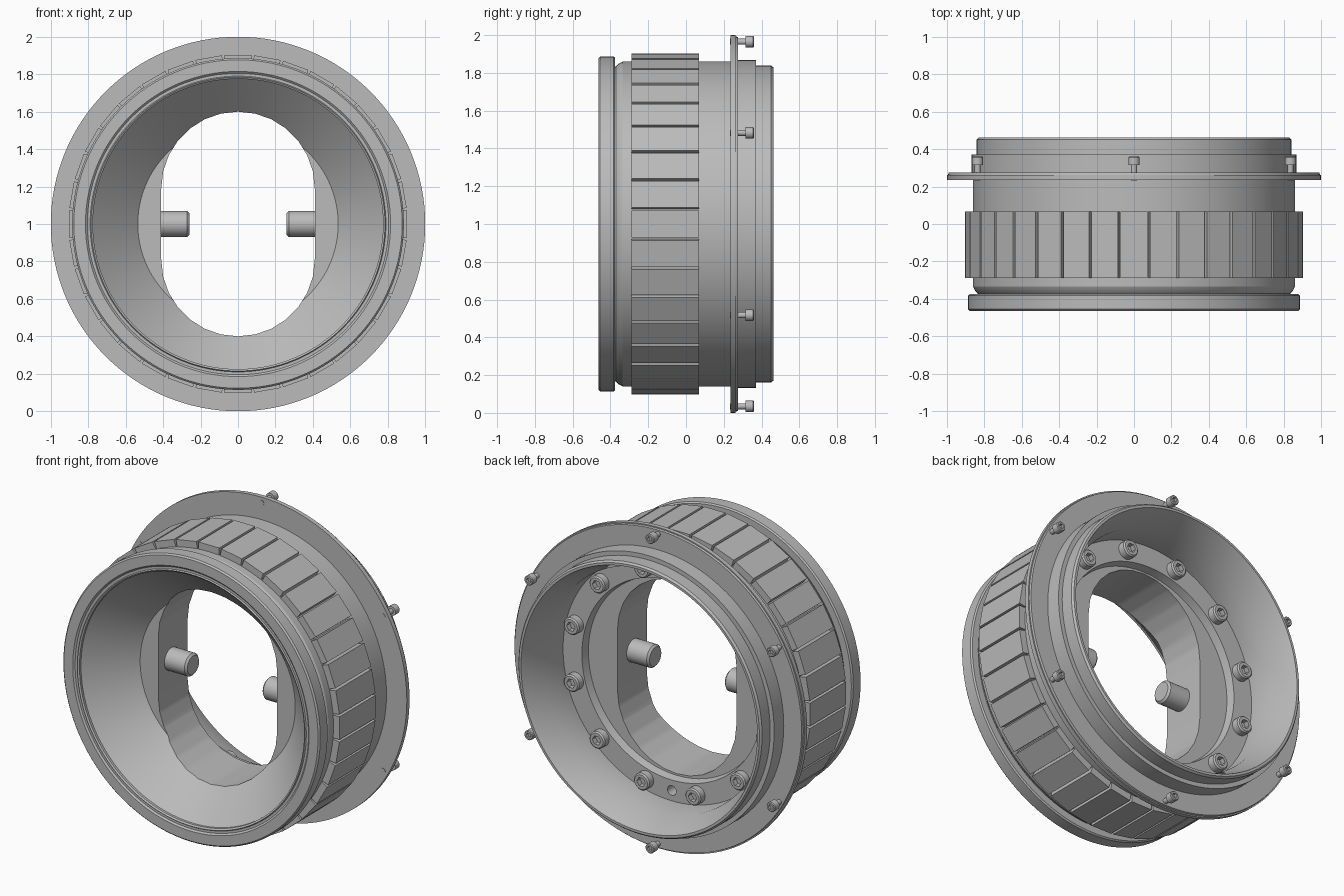
import bpy, bmesh, math
from mathutils import Matrix, Vector

cube = bpy.data.objects.get("Cube")
if cube:
    bpy.data.objects.remove(cube, do_unlink=True)

grey = bpy.data.materials.new("satin_grey")
grey.use_nodes = True
COLOUR = (0.5, 0.5, 0.5, 1)
grey.diffuse_color = COLOUR
grey.node_tree.nodes["Principled BSDF"].inputs["Base Color"].default_value = COLOUR

CENTRE = Matrix.Translation((0, 0, 1))


def finish(name, bm, smooth=True):
    bmesh.ops.recalc_face_normals(bm, faces=bm.faces)
    mesh = bpy.data.meshes.new(name)
    bm.to_mesh(mesh)
    bm.free()
    mesh.materials.append(grey)
    ob = bpy.data.objects.new(name, mesh)
    bpy.context.collection.objects.link(ob)
    if smooth:
        smooth_edges(ob)
    return ob


def smooth_edges(ob):
    bpy.ops.object.select_all(action='DESELECT')
    ob.select_set(True)
    bpy.context.view_layer.objects.active = ob
    bpy.ops.object.shade_smooth_by_angle(angle=math.radians(25))


def lathe(bm, profile, seg, matrix, closed=False, hex_from=None):
    """Turn (y, radius) points about the y axis; late points may be hexagonal."""
    rings = []
    for i, (y, r) in enumerate(profile):
        if r == 0:
            rings.append([bm.verts.new(matrix @ Vector((0, y, 0)))] * seg)
            continue
        ring = []
        for k in range(seg):
            a = math.tau * k / seg
            q = r
            if hex_from is not None and i >= hex_from:
                q = r * math.cos(math.pi / 6) / math.cos(a % (math.pi / 3) - math.pi / 6)
            ring.append(bm.verts.new(matrix @ Vector((q * math.cos(a), y, q * math.sin(a)))))
        rings.append(ring)
    pairs = list(zip(rings, rings[1:]))
    if closed:
        pairs.append((rings[-1], rings[0]))
    for a, b in pairs:
        for k in range(seg):
            n = (k + 1) % seg
            bm.faces.new(dict.fromkeys((a[k], a[n], b[n], b[k])))


def socket_screw(bm, angle, radius, y0, y1, y2, shank, head):
    a = math.radians(angle)
    place = CENTRE @ Matrix.Translation((radius * math.cos(a), 0, radius * math.sin(a)))
    bevel, socket = head * 0.15, head * 0.55
    lathe(bm, [(y0, 0), (y0, shank), (y1, shank), (y1, head), (y2 - bevel, head),
               (y2, head - bevel), (y2, socket), (y2 - head * 0.6, socket),
               (y2 - head * 0.6, 0)], 24, place, hex_from=6)


def cut(ob, cutter):
    mod = ob.modifiers.new("cut", 'BOOLEAN')
    mod.operation, mod.solver, mod.object = 'DIFFERENCE', 'EXACT', cutter
    cutter.hide_render = True
    bpy.context.view_layer.update()
    graph = bpy.context.evaluated_depsgraph_get()
    mesh = bpy.data.meshes.new_from_object(ob.evaluated_get(graph))
    ob.modifiers.clear()
    ob.data = mesh
    bpy.data.objects.remove(cutter, do_unlink=True)


# Main barrel: front cone, outer wall, stepped rear recess
bm = bmesh.new()
lathe(bm, [(-0.2, 0), (-0.2, 0.535), (-0.44, 0.775), (-0.44, 0.83), (-0.37, 0.835),
           (-0.355, 0.85), (-0.335, 0.86), (0.235, 0.86), (0.235, 0.867), (0.37, 0.867),
           (0.37, 0.84), (0.45, 0.84), (0.462, 0.83), (0.462, 0.815), (0.3, 0.75),
           (0.14, 0.75), (0.14, 0.62), (0.09, 0.61), (0.09, 0)], 128, CENTRE)
barrel = finish("barrel", bm, False)

# Long rounded opening through the middle
bm = bmesh.new()
outline = []
for sign in (1, -1):
    for k in range(15):
        a = math.pi * k / 14
        outline.append(bm.verts.new((sign * 0.41 * math.cos(a), -0.6,
                                     1 + sign * (0.19 + 0.41 * math.sin(a)))))
face = bm.faces.new(outline)
side = bmesh.ops.extrude_face_region(bm, geom=[face])["geom"]
bmesh.ops.translate(bm, vec=(0, 1.2, 0),
                    verts=[v for v in side if isinstance(v, bmesh.types.BMVert)])
cut(barrel, finish("opening_cutter", bm, False))

# Small empty hole at the bottom of the bolt ring
bm = bmesh.new()
lathe(bm, [(0.05, 0), (0.05, 0.03), (0.2, 0.03), (0.2, 0)], 24,
      Matrix.Translation((0, 0, 0.315)))
cut(barrel, finish("hole_cutter", bm, False))
smooth_edges(barrel)

# Front retaining ring
bm = bmesh.new()
lathe(bm, [(-0.375, 0.82), (-0.375, 0.878), (-0.383, 0.886), (-0.455, 0.886),
           (-0.464, 0.877), (-0.464, 0.815), (-0.455, 0.805), (-0.455, 0.79),
           (-0.462, 0.785), (-0.455, 0.775), (-0.42, 0.775)], 128, CENTRE, closed=True)
finish("front_ring", bm)

# Mounting flange
bm = bmesh.new()
lathe(bm, [(0.235, 0.84), (0.235, 1.0), (0.262, 1.0), (0.262, 0.993),
           (0.275, 0.99), (0.275, 0.84)], 128, CENTRE, closed=True)
finish("flange", bm)

# Grip: flat pads around the barrel with narrow gaps
bm = bmesh.new()
for k in range(36):
    turn = Matrix.Rotation(math.radians(10 * k), 4, 'Y')
    bmesh.ops.create_cube(bm, size=1, matrix=CENTRE @ turn
                          @ Matrix.Translation((0, -0.11, 0.872))
                          @ Matrix.Diagonal((0.143, 0.355, 0.06, 1)))
finish("grip_pads", bm, False)

# Flange screws and inner ring bolts
bm = bmesh.new()
for k in range(6):
    socket_screw(bm, 30 + 60 * k, 0.965, 0.232, 0.315, 0.36, 0.016, 0.03)
finish("flange_screws", bm)
bm = bmesh.new()
for k in range(12):
    socket_screw(bm, 15 + 30 * k, 0.685, 0.12, 0.135, 0.19, 0.03, 0.053)
finish("ring_bolts", bm)

# Two pins reaching in from the flat sides
for name, sign in (("left_pin", 1), ("right_pin", -1)):
    bm = bmesh.new()
    place = Matrix.Translation((0, -0.07, 1)) @ Matrix.Rotation(-sign * math.pi / 2, 4, 'Z')
    lathe(bm, [(0.26, 0), (0.26, 0.058), (0.272, 0.07), (0.45, 0.07), (0.45, 0)], 32, place)
    finish(name, bm)
